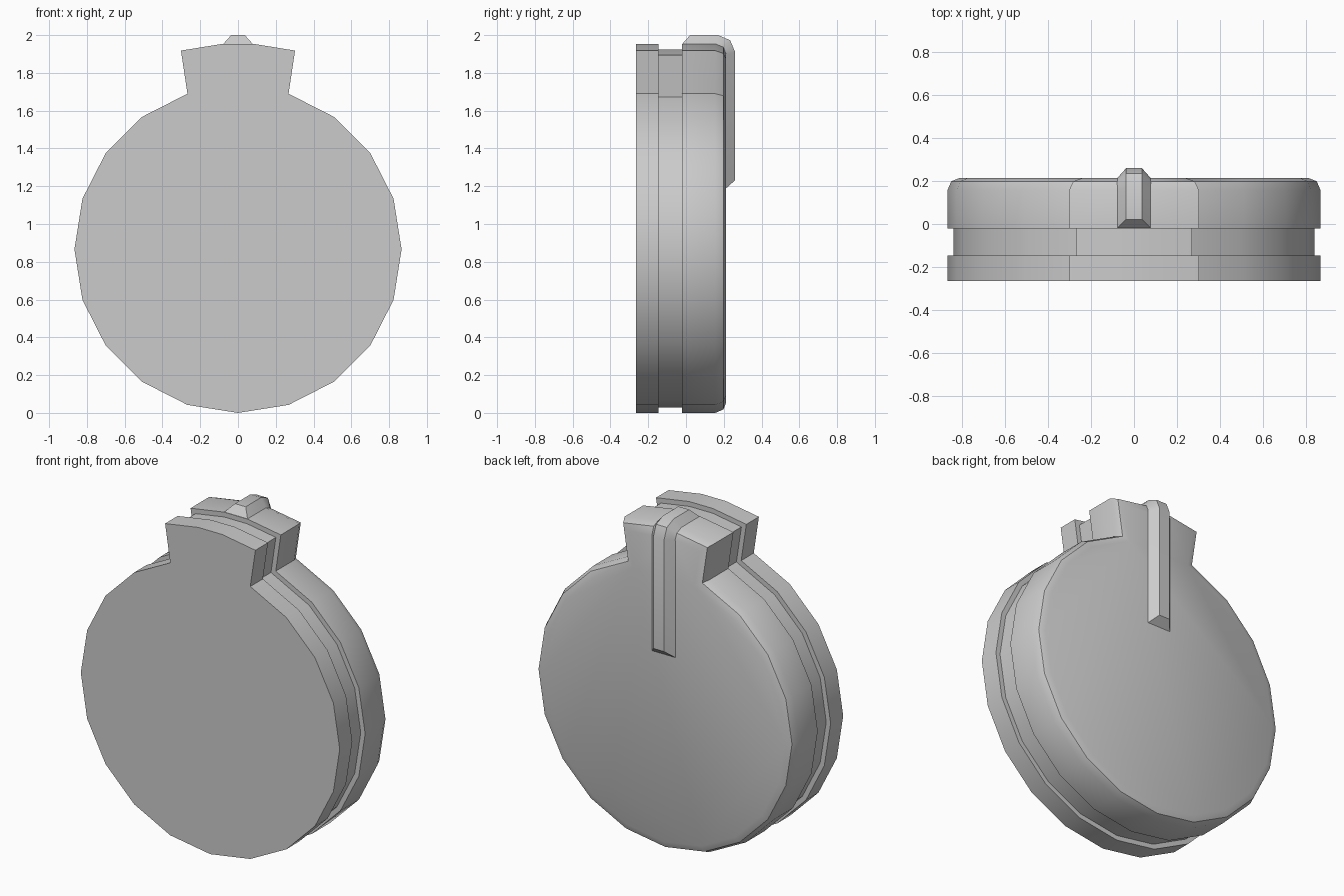
import bpy, bmesh, math
from mathutils import Vector

if "Cube" in bpy.data.objects:
    bpy.data.objects.remove(bpy.data.objects["Cube"])

R = 0.866  # disc radius, also its centre height


def outline():
    """20-sided disc with a flared tab replacing its top vertex, as (x, z)."""
    pts = []
    for k in range(1, 20):
        a = math.tau * k / 20
        pts.append((R * math.sin(a), R + R * math.cos(a)))
    pts += [(-0.302, 1.918), (-0.08, 1.954), (0.08, 1.954), (0.302, 1.918)]
    return [Vector(p) for p in pts]


def inset(pts, d):
    """Move every edge of a clockwise outline inward by d."""
    result = []
    for i, p in enumerate(pts):
        e1 = (p - pts[i - 1]).normalized()
        e2 = (pts[(i + 1) % len(pts)] - p).normalized()
        n1, n2 = Vector((e1.y, -e1.x)), Vector((e2.y, -e2.x))
        result.append(p + (n1 + n2) * (d / (1 + n1.dot(n2))))
    return result


def loft(name, rings):
    """Skin a list of equal closed rings and cap both ends."""
    bm = bmesh.new()
    loops = [[bm.verts.new(co) for co in ring] for ring in rings]
    for a, b in zip(loops, loops[1:]):
        for i in range(len(a)):
            j = (i + 1) % len(a)
            bm.faces.new((a[i], a[j], b[j], b[i]))
    bm.faces.new(loops[0])
    bm.faces.new(loops[-1])
    bmesh.ops.recalc_face_normals(bm, faces=bm.faces)
    mesh = bpy.data.meshes.new(name)
    bm.to_mesh(mesh)
    bm.free()
    obj = bpy.data.objects.new(name, mesh)
    bpy.context.collection.objects.link(obj)
    bpy.ops.object.select_all(action='DESELECT')
    obj.select_set(True)
    bpy.context.view_layer.objects.active = obj
    bpy.ops.object.shade_smooth_by_angle(angle=math.radians(35))
    return obj


# Disc body: front plate, recessed groove, back shell with rounded rim (y, inset)
profile = [(-0.265, 0), (-0.145, 0), (-0.145, 0.029), (-0.022, 0.029),
           (-0.022, 0), (0.155, 0), (0.198, 0.018), (0.213, 0.055)]
base = outline()
loft("disc_body", [[(p.x, y, p.y) for p in inset(base, d)] for y, d in profile])

# Raised rib: runs up the back and over the tab, trapezoid section (y, z)
foot = [(0.21, 1.187), (0.21, 1.895), (0.196, 1.934), (0.155, 1.951), (-0.022, 1.951)]
crest = [(0.26, 1.232), (0.26, 1.91), (0.234, 1.973), (0.17, 2.0), (0.022, 2.0)]
loft("back_rib", [[(-0.08, *f), (-0.036, *c), (0.036, *c), (0.08, *f)]
                  for f, c in zip(foot, crest)])
